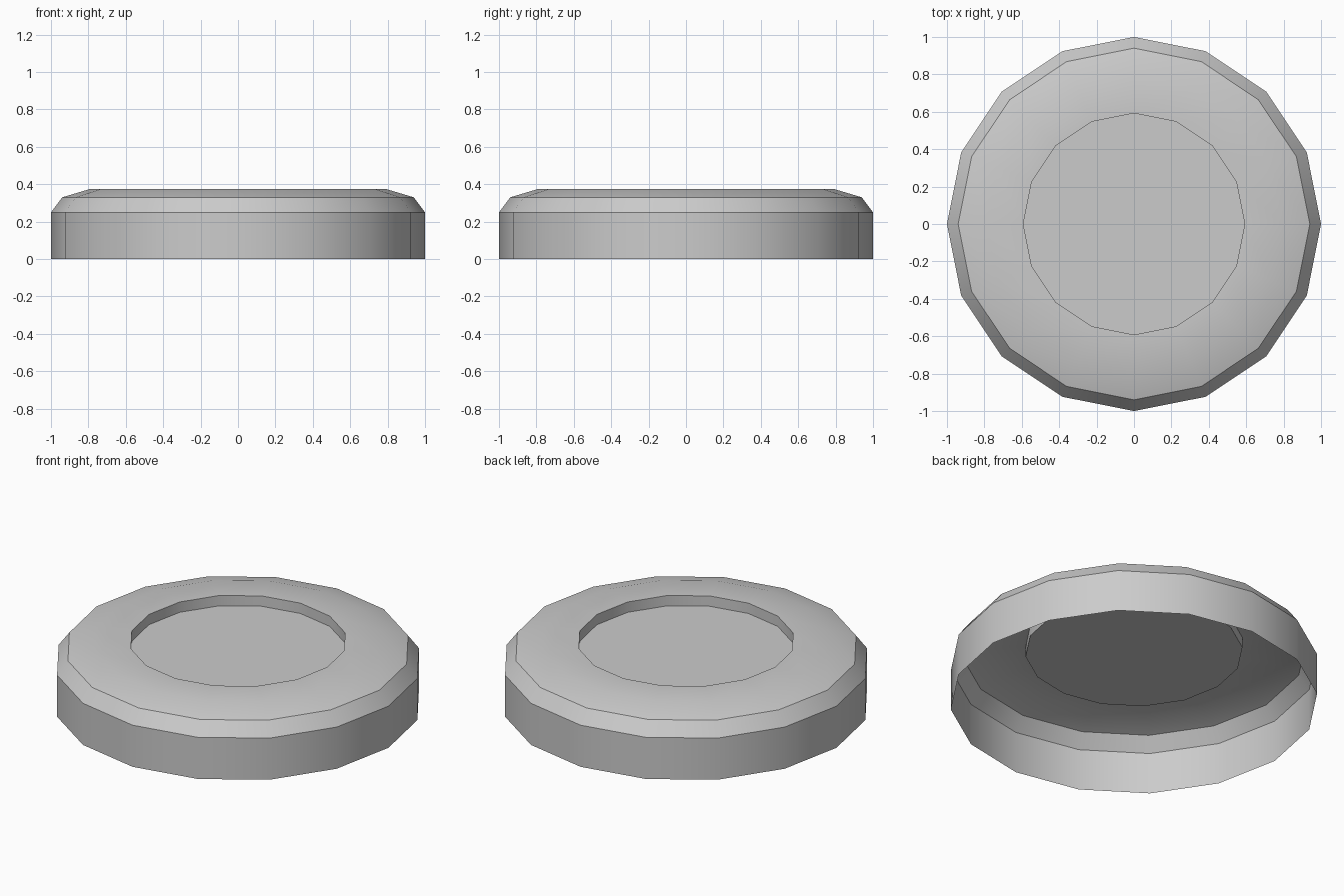
import bpy, bmesh
from math import cos, sin, tau, radians

if "Cube" in bpy.data.objects:
    bpy.data.objects.remove(bpy.data.objects["Cube"])

SIDES = 16

# Open-bottomed cap: (radius, height) profile from the base up and into the recess
PROFILE = [(1.0, 0.0), (1.0, 0.25), (0.94, 0.33), (0.79, 0.375),
           (0.592, 0.375), (0.592, 0.313)]


def ring(bm, radius, z):
    return [bm.verts.new((radius * cos(tau * i / SIDES),
                          radius * sin(tau * i / SIDES), z)) for i in range(SIDES)]


bm = bmesh.new()
rings = [ring(bm, r, z) for r, z in PROFILE]

# Walls, bevels and recess side
for low, high in zip(rings, rings[1:]):
    for i in range(SIDES):
        j = (i + 1) % SIDES
        bm.faces.new((low[i], low[j], high[j], high[i]))

# Recess floor
bm.faces.new(rings[-1])

mesh = bpy.data.meshes.new("recessed_cap")
bm.to_mesh(mesh)
bm.free()
cap = bpy.data.objects.new("recessed_cap", mesh)
bpy.context.collection.objects.link(cap)

# Smooth around the wall, sharp at the bevels and recess rim
bpy.context.view_layer.objects.active = cap
cap.select_set(True)
bpy.ops.object.shade_smooth_by_angle(angle=radians(30))
